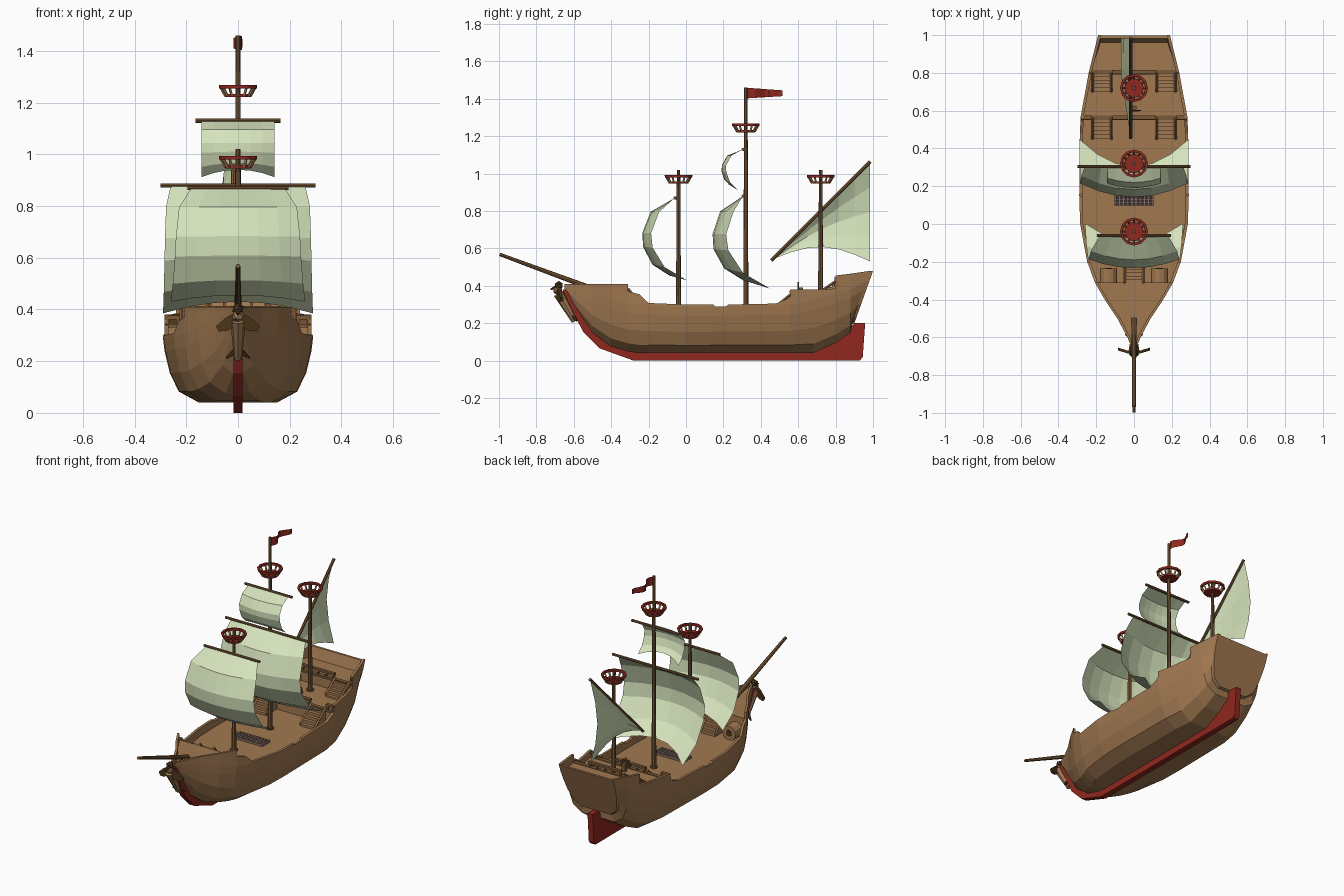
import bpy, bmesh, math
from mathutils import Vector, Matrix

if "Cube" in bpy.data.objects:
    bpy.data.objects.remove(bpy.data.objects["Cube"])


def mat(name, r, g, b):
    m = bpy.data.materials.new(name)
    m.diffuse_color = [(c / 255) ** 2.2 for c in (r, g, b)] + [1]
    m.use_nodes = True
    m.node_tree.nodes["Principled BSDF"].inputs["Base Color"].default_value = m.diffuse_color
    return m


WOOD = mat("hull wood", 160, 120, 82)
SPAR = mat("spar wood", 122, 90, 58)
DARK = mat("dark wood", 78, 56, 32)
RED = mat("red paint", 142, 44, 36)
SAIL = mat("sail cloth", 212, 226, 186)
GRATE = mat("grating", 132, 108, 98)
HOLE = mat("hatch hole", 62, 52, 58)


def done(bm, name, material):
    bmesh.ops.recalc_face_normals(bm, faces=bm.faces)
    me = bpy.data.meshes.new(name)
    bm.to_mesh(me)
    bm.free()
    me.materials.append(material)
    ob = bpy.data.objects.new(name, me)
    bpy.context.collection.objects.link(ob)
    return ob


def box(bm, x0, x1, y0, y1, z0, z1):
    m = Matrix.Translation(((x0 + x1) / 2, (y0 + y1) / 2, (z0 + z1) / 2))
    bmesh.ops.create_cube(bm, size=1, matrix=m @ Matrix.Diagonal((x1 - x0, y1 - y0, z1 - z0, 1)))


def rod(bm, a, b, r1, r2=None, n=8):
    a, b = Vector(a), Vector(b)
    d = b - a
    m = Matrix.Translation((a + b) / 2) @ d.to_track_quat('Z', 'Y').to_matrix().to_4x4()
    bmesh.ops.create_cone(bm, cap_ends=True, segments=n, radius1=r1,
                          radius2=r1 if r2 is None else r2, depth=d.length, matrix=m)


def loft(bm, rings, caps=False):
    rows = [[bm.verts.new(p) for p in r] for r in rings]
    n = len(rows[0])
    for a, b in zip(rows, rows[1:]):
        for i in range(n):
            bm.faces.new((a[i], a[(i + 1) % n], b[(i + 1) % n], b[i]))
    if caps:
        bm.faces.new(rows[0])
        bm.faces.new(rows[-1])


def ring(bm, y, z0, profile, n=12):
    # closed (radius, height) profile turned about a mast
    turns = [2 * math.pi * k / n for k in range(n + 1)]
    loft(bm, [[(r * math.cos(a), y + r * math.sin(a), z0 + z) for r, z in profile] for a in turns])
    bmesh.ops.remove_doubles(bm, verts=bm.verts, dist=1e-5)


def sheet(name, fn, nu, nv, material):
    bm = bmesh.new()
    g = [[bm.verts.new(fn(i / nu, j / nv)) for i in range(nu + 1)] for j in range(nv + 1)]
    for j in range(nv):
        for i in range(nu):
            bm.faces.new((g[j][i], g[j][i + 1], g[j + 1][i + 1], g[j + 1][i]))
    return done(bm, name, material)


def along(y, keys):
    for (a, p), (b, q) in zip(keys, keys[1:]):
        if y <= b:
            return p + (q - p) * (y - a) / (b - a)
    return keys[-1][1]


# hull lines along the length
WIDTH = [(-.65, .015), (-.6, .035), (-.5, .088), (-.4, .155), (-.31, .207), (-.2, .248), (0, .285),
         (.15, .29), (.56, .284), (.8, .24), (1, .19)]
BOTTOM = [(-.65, .385), (-.6, .29), (-.5, .15), (-.4, .075), (-.28, .04), (.68, .04), (.8, .095), (.88, .15), (1, .2)]
SHEER = [(-.65, .395), (-.31, .305), (0, .285), (.56, .30), (.88, .38), (1, .43)]


def section(y, rail, deck):
    w, zb, sheer = along(y, WIDTH), along(y, BOTTOM), along(y, SHEER)
    full = min(1, max(.2, 2 * (y + .7)))
    h, wi, deck = sheer - zb, max(w - .016, w * .4), max(deck, zb + .01)
    half = [(w * .52 * full, zb), (w * (.59 + .2 * full), zb + .17 * h), (w * .91, zb + .46 * h),
            (w * .98, zb + .8 * h), (w, sheer), (w, rail), (wi, rail), (wi, deck)]
    pts = [(0, zb)] + half + [(0, deck)] + [(-x, z) for x, z in reversed(half)]
    rake = .1 if y > .95 else 0
    return [(x, y + rake * ((z - .2) / .28 - 1), z) for x, z in pts]


# hull with stepped decks: each deck height has its own run of (y, rail)
decks = [(.37, [(-.65, .41), (-.6, .41), (-.5, .41), (-.4, .41), (-.31, .41)]),
         (.25, [(-.31, .37), (-.25, .355), (-.2, .308), (0, .3), (.145, .3), (.155, .287), (.215, .287),
                (.225, .3), (.48, .305), (.54, .33), (.56, .345)]),
         (.34, [(.56, .38), (.68, .38), (.8, .385)]),
         (.41, [(.8, .455), (.88, .465), (.985, .48)]),
         (.475, [(.985, .48), (1, .48)])]
bm = bmesh.new()
loft(bm, [section(y, rail, deck) for deck, run in decks for y, rail in run], caps=True)
bmesh.ops.remove_doubles(bm, verts=bm.verts, dist=1e-5)
done(bm, "hull", WOOD)

# red keel, stem and rudder
outline = [(-.66, .38), (-.60, .25), (-.55, .155), (-.46, .065), (-.28, 0), (.93, 0), (.945, .02), (.958, .2),
           (.90, .2), (.86, .16), (.78, .1), (.67, .05), (-.28, .05), (-.4, .09), (-.49, .17), (-.58, .3), (-.63, .38)]
bm = bmesh.new()
loft(bm, [[(x, y, z) for y, z in outline] for x in (-.018, .018)], caps=True)
done(bm, "keel_and_rudder", RED)


# stairs between the decks
def stairs(name, x, w, y0, z0, y1, z1, n=5):
    bm = bmesh.new()
    for k in range(n):
        ya, yb = y0 + (y1 - y0) * k / n, y0 + (y1 - y0) * (k + 1) / n
        box(bm, x - w, x + w, min(ya, yb), max(ya, yb), z0, z0 + (z1 - z0) * (k + .8) / n)
    for s in (-1, 1):
        rod(bm, (x + s * w, y0, z0 + .015), (x + s * w, y1, z1 + .015), .007, n=4)
    done(bm, name, WOOD)


stairs("forecastle_stairs", 0, .05, -.22, .25, -.31, .37)
for s, side in ((-1, "left"), (1, "right")):
    stairs("quarterdeck_stairs_" + side, s * .17, .05, .45, .25, .56, .34)
    stairs("poop_stairs_" + side, s * .17, .05, .70, .34, .80, .41)
    # round lockers below the forecastle
    bm = bmesh.new()
    rod(bm, (s * .135, -.31, .29), (s * .135, -.235, .29), .046, n=12)
    done(bm, "locker_" + side, WOOD)
    bm = bmesh.new()
    rod(bm, (s * .135, -.236, .29), (s * .135, -.232, .29), .02, n=10)
    done(bm, "locker_hole_" + side, DARK)

# deck edge railings
for name, y, z, w in (("quarterdeck_railing", .562, .34, .28), ("poop_railing", .803, .41, .235)):
    bm = bmesh.new()
    for a, b in ((-w, -.225), (-.115, .115), (.225, w)):
        box(bm, a, b, y - .008, y + .012, z + .022, z + .036)
        n = 4 if b - a > .1 else 1
        for k in range(n + 1):
            x = a + .008 + (b - a - .016) * k / n
            box(bm, x - .005, x + .005, y - .004, y + .006, z - .01, z + .024)
    box(bm, -w, w, y - .012, y + .012, z - .01, z + .004)
    done(bm, name, SPAR)

# cargo hatch with grating
bm = bmesh.new()
box(bm, -.1, .1, .097, .167, .245, .256)
done(bm, "hatch_base", HOLE)
bm = bmesh.new()
for k in range(10):
    x = -.099 + .022 * k
    box(bm, x - .005, x + .005, .095, .169, .25, .265)
for k in range(5):
    y = .098 + .017 * k
    box(bm, -.104, .104, y - .004, y + .004, .25, .264)
done(bm, "hatch_grating", GRATE)


# steering wheel
def wheel_point(k, r):
    return (r * math.sin(k * math.pi / 4), .60, .385 + r * math.cos(k * math.pi / 4))


bm = bmesh.new()
for k in range(8):
    rod(bm, wheel_point(k, .026), wheel_point(k + 1, .026), .004, n=5)
    rod(bm, wheel_point(k, 0), wheel_point(k, .036), .003, n=4)
box(bm, -.012, .012, .605, .625, .34, .39)
done(bm, "steering_wheel", SPAR)

# masts and crow's nests
for name, y, foot, top, nest in (("fore", -.04, .24, 1.02, .95), ("main", .32, .24, 1.46, 1.225),
                                 ("mizzen", .72, .33, 1.02, .95)):
    bm = bmesh.new()
    rod(bm, (0, y, foot), (0, y, top), .014, .009)
    rod(bm, (0, y, foot), (0, y, foot + .02), .022)
    done(bm, name + "_mast", SPAR)
    bm = bmesh.new()
    ring(bm, y, nest, [(.008, -.004), (.05, -.004), (.052, .008), (.008, .008)])
    ring(bm, y, nest, [(.06, .03), (.073, .03), (.074, .043), (.061, .043)])
    done(bm, name + "_nest_rims", RED)
    bm = bmesh.new()
    for k in range(12):
        c, s = math.cos(k * math.pi / 6), math.sin(k * math.pi / 6)
        rod(bm, (.047 * c, y + .047 * s, nest), (.067 * c, y + .067 * s, nest + .036), .006, n=4)
    done(bm, name + "_nest_posts", WOOD)

# billow shared by the square sails: drop, belly, edge lag, widening
BILLOW = [(0, 0, 0, 0), (.18, .75, .5, .6), (.45, 1, .5, .75), (.63, .97, .55, .8), (.86, .62, .7, .9), (1, 0, 1, 1)]


def square_sail(name, y, top, foot, corner, w0, w1, depth, end, lag, yard):
    def point(u, v):
        drop, belly, late, wide = BILLOW[round(v * 5)]
        x = 2 * u - 1
        return (x * (w0 + (w1 - w0) * wide),
                y - depth * (belly + end * drop ** 6) + lag * late * x * x,
                top + (foot - top) * drop - (foot - corner) * drop ** 4 * x * x)
    sheet(name + "_sail", point, 6, 5, SAIL)
    bm = bmesh.new()
    rod(bm, (-yard, y, top), (yard, y, top), .008)
    rod(bm, (0, y, top), (0, y + .025, top), .008)
    done(bm, name + "_yard", SPAR)


square_sail("fore", -.06, .87, .455, .43, .18, .26, .173, .17, .093, .195)
square_sail("main", .305, .88, .43, .385, .26, .29, .163, 0, .145, .30)
square_sail("top", .305, 1.13, .94, .912, .14, .142, .113, .65, .045, .165)


# triangular sail on a slanted yard
def lateen(s, t):
    s = .02 + .98 * s
    za, zf = .545 + .515 * s, .545 - .015 * s + .07 * math.sin(math.pi * s)
    return (-.02 - .05 * math.sin(math.pi * t) * min(1, 1.6 * s), .47 + .515 * s, za + (zf - za) * t)


sheet("mizzen_sail", lateen, 6, 4, SAIL)
bm = bmesh.new()
rod(bm, (-.018, .455, .535), (-.018, .985, 1.065), .009)
done(bm, "mizzen_yard", SPAR)

# flag
sheet("flag", lambda u, v: (.018 * math.sin(u * 8), .325 + .19 * u,
                            1.459 - .014 * u - v * (.057 - .026 * u)), 8, 1, RED)

# bowsprit
bm = bmesh.new()
rod(bm, (0, -.5, .385), (0, -.996, .568), .014, .009)
done(bm, "bowsprit", SPAR)

# winged figurehead
bm = bmesh.new()
rod(bm, (0, -.68, .36), (0, -.595, .21), .03, .016)
bmesh.ops.create_icosphere(bm, subdivisions=1, radius=.026, matrix=Matrix.Translation((0, -.685, .375)))
done(bm, "figurehead_body", WOOD)
bm = bmesh.new()
bmesh.ops.create_icosphere(bm, subdivisions=1, radius=.024, matrix=Matrix.Translation((0, -.68, .402)))
rod(bm, (0, -.69, .395), (0, -.725, .38), .012, .003, 6)
wing = [(.015, .385), (.045, .37), (.085, .335), (.075, .315), (.04, .318), (.015, .335)]
for s in (-1, 1):
    loft(bm, [[(s * x, y + x * .3, z) for x, z in wing] for y in (-.695, -.68)], caps=True)
    rod(bm, (s * .015, -.6, .235), (s * .045, -.585, .212), .012, .004, 5)
done(bm, "figurehead_wings", DARK)
